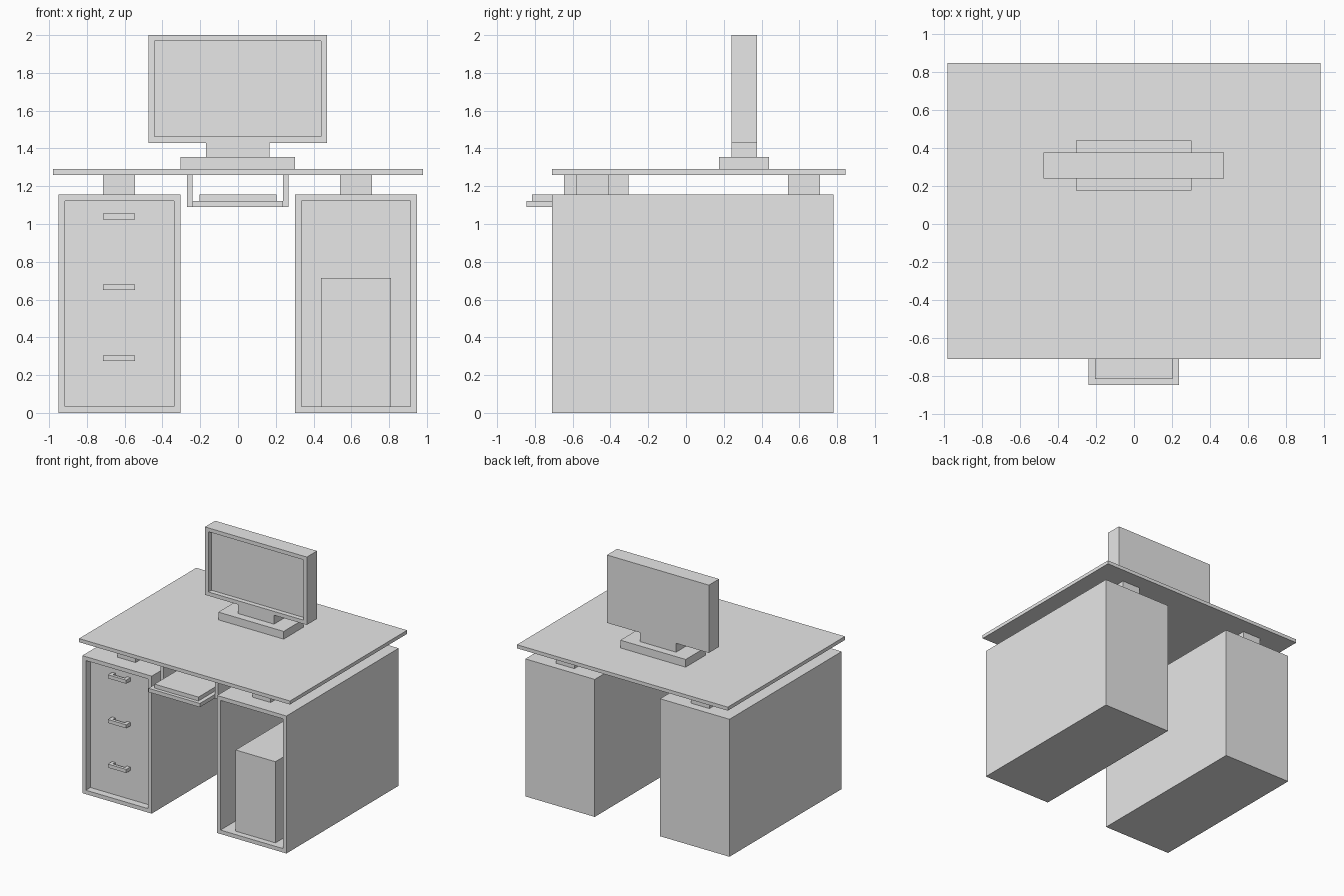
import bpy
import bmesh

cube = bpy.data.objects.get("Cube")
if cube:
    bpy.data.objects.remove(cube, do_unlink=True)

grey = bpy.data.materials.new("light grey")
grey.use_nodes = True
grey.diffuse_color = (0.8, 0.8, 0.8, 1)
grey.node_tree.nodes["Principled BSDF"].inputs["Base Color"].default_value = (0.8, 0.8, 0.8, 1)


def box(name, xs, ys, zs, rim=0, depth=0):
    """Box between limits; a rim and depth sink a recess into its front face."""
    bm = bmesh.new()
    bmesh.ops.create_cube(bm, size=1)
    for v in bm.verts:
        v.co = [lim[int(c > 0)] for lim, c in zip((xs, ys, zs), v.co)]
    bm.normal_update()
    if depth:
        front = min(bm.faces, key=lambda f: f.normal.y)
        bmesh.ops.inset_region(bm, faces=[front], thickness=rim, use_even_offset=True)
        panel = bmesh.ops.extrude_discrete_faces(bm, faces=[front])["faces"][0]
        bmesh.ops.translate(bm, verts=panel.verts, vec=(0, depth, 0))
    bmesh.ops.recalc_face_normals(bm, faces=bm.faces)
    mesh = bpy.data.meshes.new(name)
    bm.to_mesh(mesh)
    bm.free()
    mesh.materials.append(grey)
    obj = bpy.data.objects.new(name, mesh)
    bpy.context.collection.objects.link(obj)
    return obj


# Pedestals: shallow drawer front and deep open cabinet
box("drawer_pedestal", (-0.95, -0.305), (-0.71, 0.78), (0, 1.155), 0.033, 0.06)
box("open_cabinet", (0.302, 0.947), (-0.71, 0.78), (0, 1.155), 0.033, 1.44)
box("computer_tower", (0.44, 0.81), (-0.66, 0.3), (0.033, 0.715))

# Drawer handles: a bar on two legs
for i, z in enumerate((0.29, 0.665, 1.04)):
    zs = (z - 0.015, z + 0.015)
    box(f"handle_bar_{i}", (-0.715, -0.545), (-0.705, -0.68), zs)
    for side, x in (("right", -0.715), ("left", -0.575)):
        box(f"handle_leg_{side}_{i}", (x, x + 0.03), (-0.68, -0.65), zs)

# Tabletop on four spacers
box("tabletop", (-0.98, 0.98), (-0.71, 0.845), (1.26, 1.29))
for side, x in (("right", -0.715), ("left", 0.54)):
    for end, y in (("front", -0.58), ("back", 0.54)):
        box(f"spacer_{end}_{side}", (x, x + 0.17), (y, y + 0.17), (1.155, 1.26))

# Keyboard tray hanging from two brackets
for side, x in (("right", -0.27), ("left", 0.237)):
    box(f"tray_bracket_{side}", (x, x + 0.03), (-0.645, -0.305), (1.09, 1.26))
box("keyboard_tray", (-0.24, 0.237), (-0.845, -0.305), (1.09, 1.122))
box("keyboard", (-0.205, 0.203), (-0.815, -0.45), (1.122, 1.155))

# Monitor
box("monitor_base", (-0.305, 0.302), (0.175, 0.44), (1.29, 1.355))
box("monitor_neck", (-0.17, 0.167), (0.24, 0.375), (1.355, 1.43))
box("monitor", (-0.475, 0.472), (0.24, 0.375), (1.43, 2), 0.032, 0.04)
